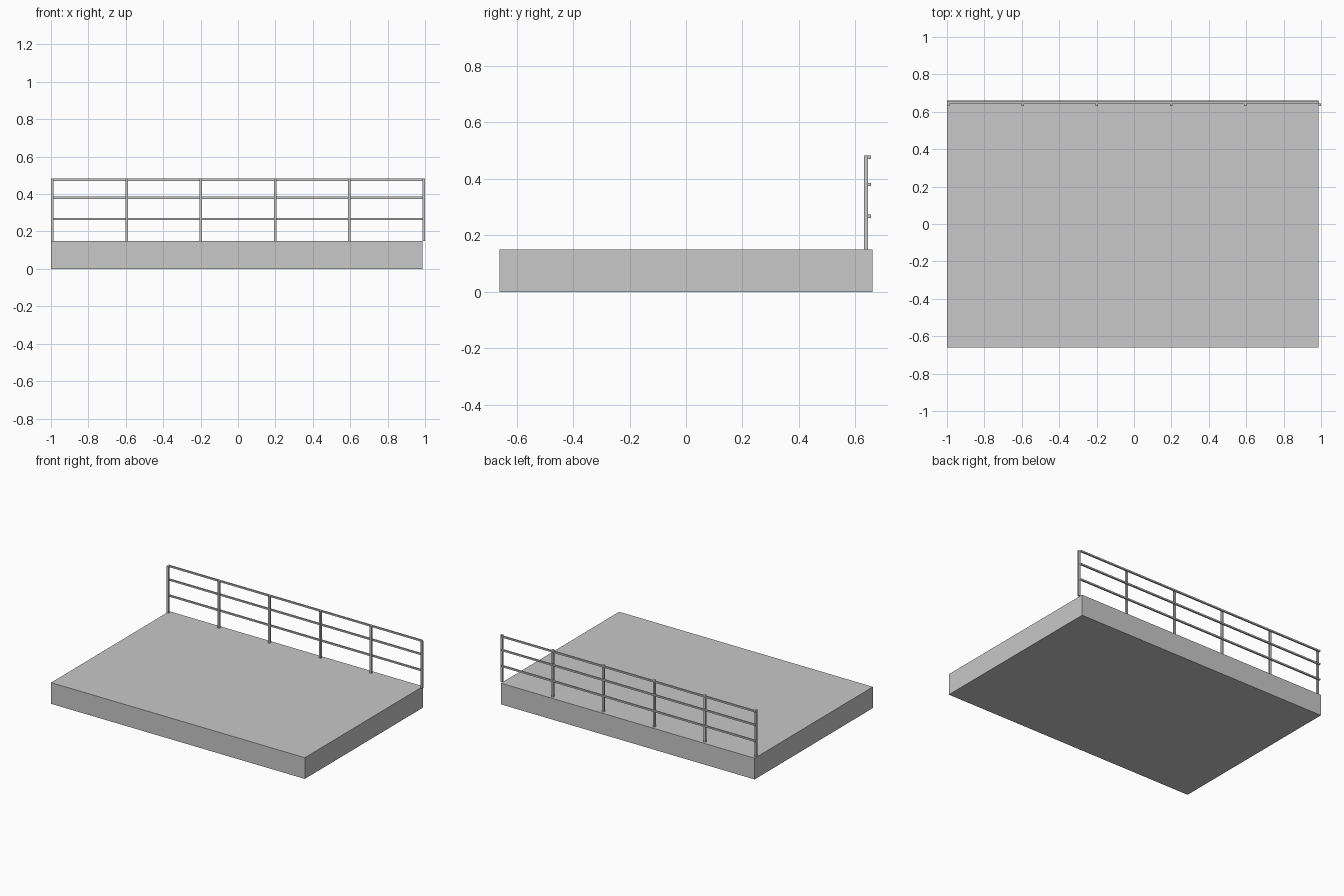
import bpy

if "Cube" in bpy.data.objects:
    bpy.data.objects.remove(bpy.data.objects["Cube"])

grey = bpy.data.materials.new("light_grey")
grey.diffuse_color = (0.58, 0.58, 0.58, 1)
grey.use_nodes = True
grey.node_tree.nodes["Principled BSDF"].inputs["Base Color"].default_value = grey.diffuse_color


def box(name, lo, hi):
    """Axis-aligned box between two corners."""
    centre = [(a + b) / 2 for a, b in zip(lo, hi)]
    bpy.ops.mesh.primitive_cube_add(size=1, location=centre)
    ob = bpy.context.object
    ob.name = name
    ob.scale = [b - a for a, b in zip(lo, hi)]
    bpy.ops.object.transform_apply(location=False, rotation=False, scale=True)
    ob.data.materials.append(grey)
    return ob


DECK_TOP = 0.15
RAIL_TOP = 0.482
POST = 0.014
BAR = 0.011
POST_Y = 0.63

# Platform slab
box("platform", (-1, -0.661, 0), (0.986, 0.661, DECK_TOP))

# Six evenly spaced railing posts along the back edge
step = (2 - POST) / 5
for i in range(6):
    x = -1 + i * step
    box(f"railing_post_{i + 1}", (x, POST_Y, DECK_TOP),
        (x + POST, POST_Y + POST, RAIL_TOP))

# Three horizontal bars fixed behind the posts
for i, top in enumerate((0.273, 0.386, RAIL_TOP)):
    box(f"railing_bar_{i + 1}", (-1, POST_Y + POST, top - BAR),
        (0.988, POST_Y + POST + BAR, top))
